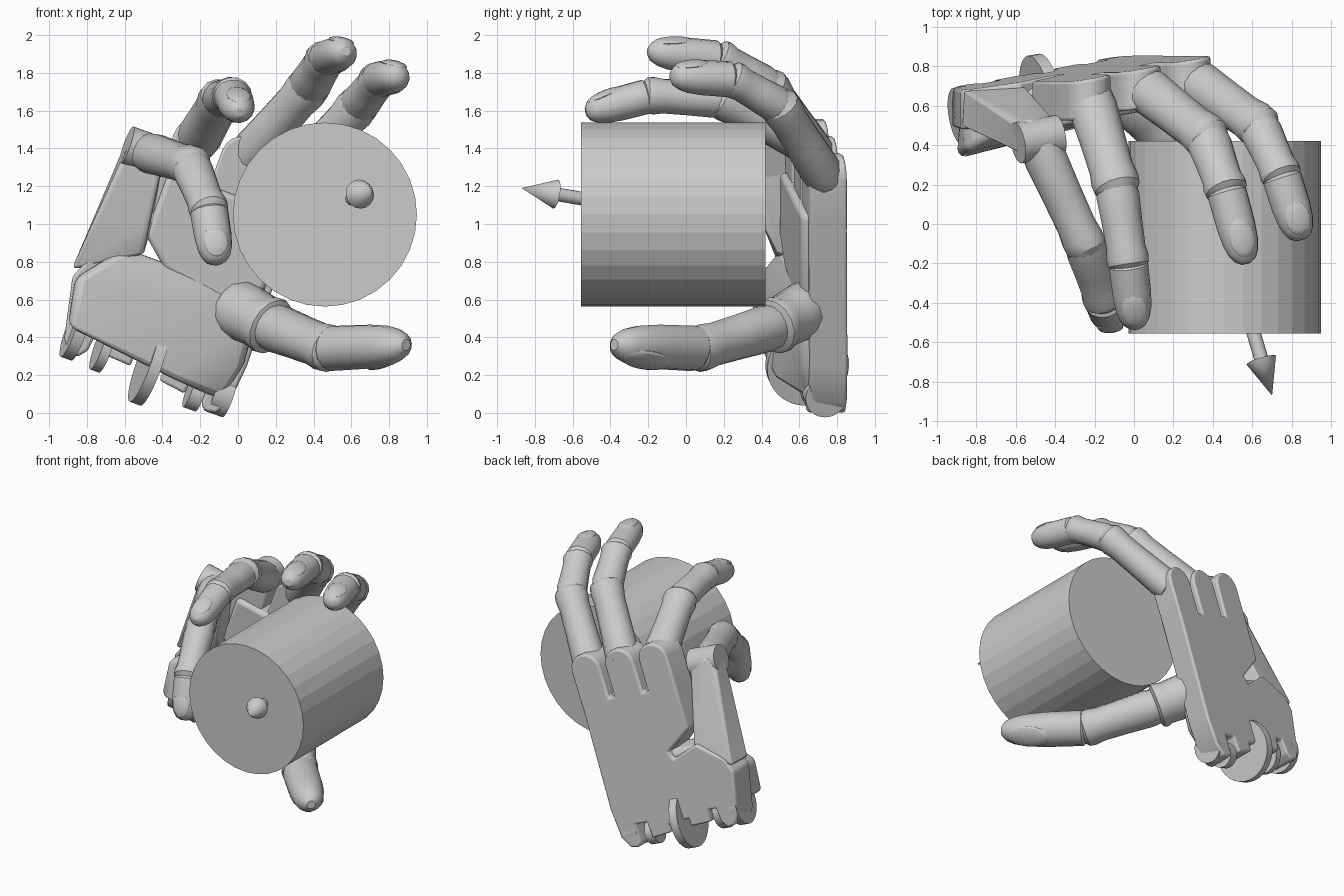
import bpy, bmesh, math
from mathutils import Vector, Matrix

if "Cube" in bpy.data.objects:
    bpy.data.objects.remove(bpy.data.objects["Cube"])

U = Vector((0.94, 0.174, -0.34))          # across the palm
W = Vector((0.34, 0, 0.94))               # along the palm, wrist to knuckles


def palm(u, v, depth=0.0):
    """Palm coordinates (depth measured forward from the back of the hand)."""
    return Vector((0, 0.864 - depth, 0)) + U * u + W * v


def finish(name, bm, bevel=0):
    bmesh.ops.recalc_face_normals(bm, faces=bm.faces)
    me = bpy.data.meshes.new(name)
    bm.to_mesh(me)
    bm.free()
    ob = bpy.data.objects.new(name, me)
    bpy.context.collection.objects.link(ob)
    if bevel:
        m = ob.modifiers.new("bevel", "BEVEL")
        m.width, m.segments, m.limit_method = bevel, 3, "ANGLE"
    return ob


def hull(name, pts, bevel=0.025):
    bm = bmesh.new()
    for p in pts:
        bm.verts.new(p)
    r = bmesh.ops.convex_hull(bm, input=bm.verts)
    junk = {g for g in r["geom_interior"] + r["geom_unused"] if isinstance(g, bmesh.types.BMVert)}
    bmesh.ops.delete(bm, geom=list(junk), context="VERTS")
    bmesh.ops.dissolve_limit(bm, angle_limit=0.03, verts=bm.verts, edges=bm.edges)
    return finish(name, bm, bevel)


def rod(name, a, b, r1, r2, sides=32):
    a, b = Vector(a), Vector(b)
    d = b - a
    bm = bmesh.new()
    mat = Matrix.Translation((a + b) / 2) @ d.to_track_quat("Z", "Y").to_matrix().to_4x4()
    bmesh.ops.create_cone(bm, cap_ends=True, segments=sides, radius1=r1, radius2=r2,
                          depth=d.length, matrix=mat)
    return finish(name, bm)


def loft(name, a, b, r, profile, up, sides=14, flat=0.93):
    """Lengthwise profile of (fraction, radius factor) swept from a to b."""
    d = (b - a).normalized()
    up = (up - d * up.dot(d)).normalized()
    side = d.cross(up)
    bm = bmesh.new()
    rings = []
    for t, f in profile:
        c = a.lerp(b, t)
        rings.append([bm.verts.new(c + (side * math.cos(k) + up * math.sin(k) * flat) * r * f)
                      for k in (2 * math.pi * i / sides for i in range(sides))])
    for p, q in zip(rings, rings[1:]):
        for i in range(sides):
            j = (i + 1) % sides
            bm.faces.new((p[i], p[j], q[j], q[i]))
    bm.faces.new(rings[0])
    bm.faces.new(rings[-1])
    return finish(name, bm)


BONE = [(-.08, .6), (0, .95), (.15, 1.03), (.5, .97), (.82, .94), (.95, 1.02), (1.04, .98), (1.12, .65)]
TIP = [(0, .80), (.06, 1.02), (.5, 1.0), (.72, .92), (.86, .77), (.95, .56), (1, .25)]


def finger(name, pts, radii, up):
    pts, up = [Vector(p) for p in pts], Vector(up)
    last = len(pts) - 2
    for i in range(last + 1):
        part = name + ("_fingertip" if i == last else f"_segment_{i + 1}")
        loft(part, pts[i], pts[i + 1], radii[i], TIP if i == last else BONE, up)
    # nail set in the back of the fingertip
    a, b, r = pts[-2], pts[-1], radii[last]
    d = (b - a).normalized()
    n = (up - d * up.dot(d)).normalized()
    rot = Matrix((d.cross(n), d, n)).transposed().to_4x4()
    mat = Matrix.Translation(a.lerp(b, .68) + n * r * .66) @ rot @ Matrix.Rotation(-0.16, 4, "X")
    mat = mat @ Matrix.Diagonal((r * .66, (b - a).length * .27, r * .24, 1))
    bm = bmesh.new()
    bmesh.ops.create_uvsphere(bm, u_segments=16, v_segments=8, radius=1, matrix=mat)
    finish(name + "_nail", bm)


# back plate of the palm with three rounded knuckle lobes and hinge slots at the wrist
outline = [(-.20, .12), (-.20, -.02), (-.17, -.05), (-.11, -.04), (-.06, .04), (-.04, .25), (-.06, 1.0)]
for u in (-.17, -.44, -.71):
    outline += [(u + .112, 1.05)]
    outline += [(u + .112 * math.cos(k), 1.28 + .112 * math.sin(k))
                for k in (math.pi * i / 8 for i in range(9))]
    outline += [(u - .112, 1.05)]
outline += [(-.82, .74), (-.79, .72), (-.61, .60), (-.64, .54), (-.84, .62), (-1.03, .48),
            (-1.07, .38), (-1.0, .06), (-.96, .0), (-.90, -.01), (-.86, .04), (-.85, .14),
            (-.79, .14), (-.78, .05), (-.62, .04), (-.62, .10), (-.45, .08), (-.45, .02),
            (-.30, .0), (-.29, .12)]
bm = bmesh.new()
face = bm.faces.new([bm.verts.new(palm(u, v)) for u, v in outline])
ext = bmesh.ops.extrude_face_region(bm, geom=[face])
bmesh.ops.translate(bm, vec=(0, -.2, 0), verts=[g for g in ext["geom"] if isinstance(g, bmesh.types.BMVert)])
finish("palm_plate", bm, 0.015)

# fleshy front of the palm and heel
hull("palm_heel", [palm(*p) for p in (
    (-1.0, .12, .36), (-1.05, .38, .32), (-.86, .62, .22), (-.62, .48, .27), (-.40, .05, .33),
    (-.10, .03, .19), (-.05, .25, .24), (-.08, .52, .25), (-.40, .62, .22), (-.99, .16, .03),
    (-1.06, .38, .03), (-.1, .15, .03), (-.1, .6, .03), (-.84, .6, .03))], 0.04)
hull("palm_pad", [palm(u, v, d) for u, v in ((-.09, .5), (-.09, 1.08), (-.78, 1.08), (-.78, .72), (-.62, .58))
                  for d in (.05, .235)], 0.03)

# swinging outer palm bar that carries the small finger
hull("outer_palm_bar", [(-.87, .68, .76), (-.88, .50, .76), (-.56, .70, .84), (-.50, .48, .84),
                        (-.60, .50, 1.42), (-.58, .36, 1.42), (-.54, .52, 1.46), (-.41, .53, 1.38),
                        (-.39, .38, 1.37), (-.46, .53, .98), (-.47, .40, 1.0)])
rod("outer_knuckle", Vector((-.485, .43, 1.38)) - U * .11, Vector((-.485, .43, 1.38)) + U * .11, .105, .105)

# wrist hinge discs
for i, (u, v, d, r, w) in enumerate(((-.955, .11, .15, .15, .06), (-.79, .08, .17, .13, .05),
                                     (-.53, .08, .13, .22, .06), (-.25, .02, .12, .09, .07),
                                     (-.12, .06, .11, .11, .10))):
    rod(f"wrist_disc_{i + 1}", palm(u - w / 2, v, d), palm(u + w / 2, v, d), r, r)

# fingers
finger("index", [(.29, .74, 1.24), (.63, .50, 1.62), (.745, .25, 1.765), (.85, -.08, 1.785)],
       (.115, .105, .10), (.1, .3, 1))
finger("middle", [(.04, .70, 1.34), (.37, .44, 1.72), (.465, .18, 1.875), (.57, -.20, 1.915)],
       (.118, .11, .10), (.1, .3, 1))
finger("ring", [(-.23, .66, 1.42), (-.09, .20, 1.66), (-.03, -.19, 1.68), (.01, -.53, 1.59)],
       (.12, .106, .098), (.05, 0, 1))
finger("small", [(-.48, .40, 1.38), (-.25, -.10, 1.31), (-.155, -.38, 1.08), (-.11, -.50, .79)],
       (.11, .105, .10), (.1, -1, .3))

# thumb
finger("thumb", [(-.02, .66, .56), (.17, .47, .46), (.48, .07, .34), (.89, -.38, .36)],
       (.16, .13, .125), (.55, -.1, -.6))

# held cylinder and its direction arrow
rod("held_cylinder", (.46, .42, 1.05), (.46, -.555, 1.05), .487, .487)
rod("arrow_shaft", (.46, -.06, 1.05), (.65, -.70, 1.16), .036, .036, 16)
rod("arrow_head", (.645, -.69, 1.158), (.70, -.87, 1.19), .078, 0, 16)

# smooth the rounded parts, keeping the cylinder faceted as drawn
bpy.ops.object.select_all(action="DESELECT")
for ob in bpy.context.scene.objects:
    if ob.name != "held_cylinder":
        ob.select_set(True)
        bpy.context.view_layer.objects.active = ob
bpy.ops.object.shade_smooth_by_angle(angle=math.radians(32))
